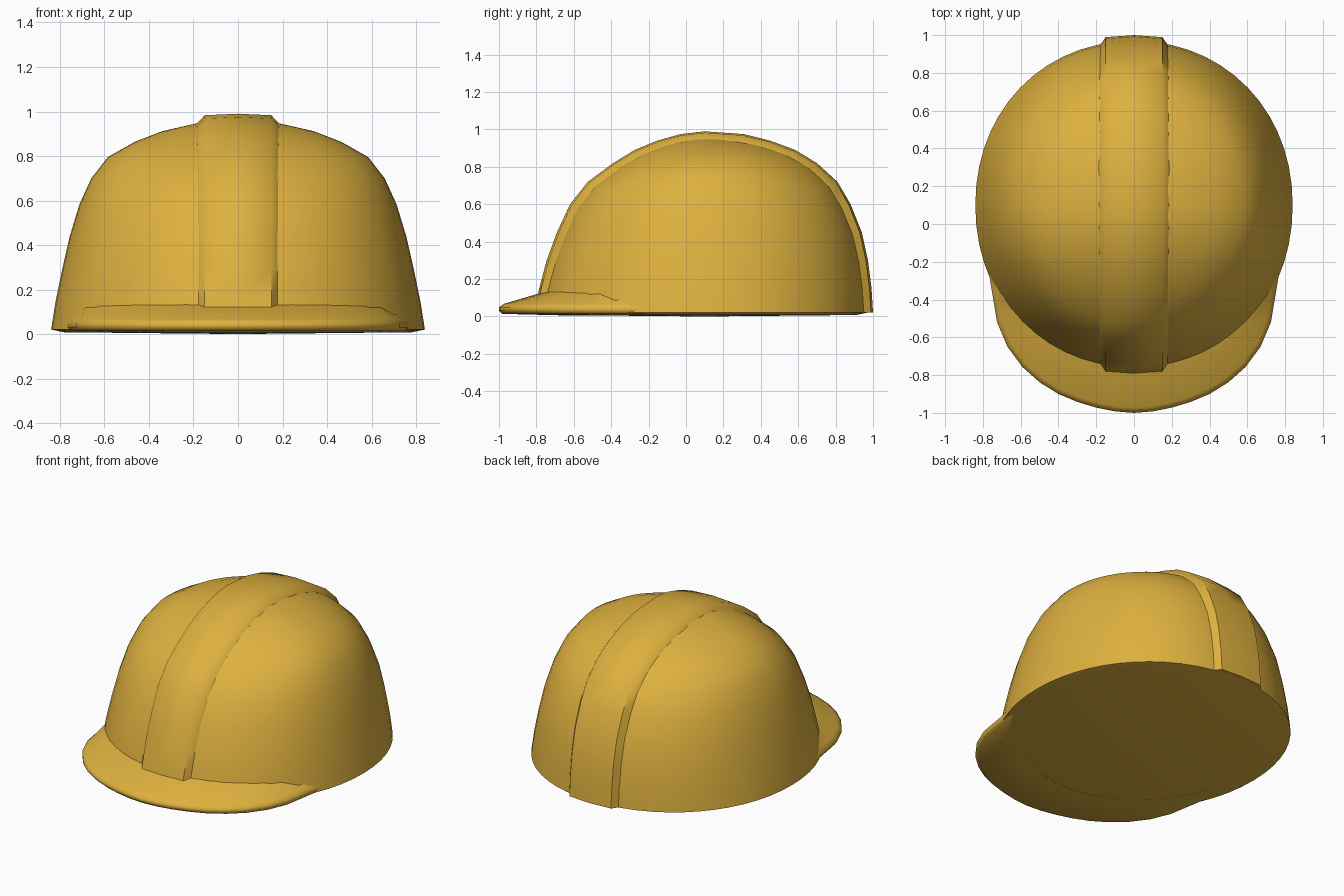
import bpy, bmesh, math

if "Cube" in bpy.data.objects:
    bpy.data.objects.remove(bpy.data.objects["Cube"])

yellow = bpy.data.materials.new("safety_yellow")
yellow.diffuse_color = (0.73, 0.44, 0.05, 1)
yellow.use_nodes = True
yellow.node_tree.nodes["Principled BSDF"].inputs["Base Color"].default_value = yellow.diffuse_color
CY = 0.1  # y centre of the dome

# height, side half-width, front reach, back reach (reach is that of the raised ridge)
RINGS = [(0.02, 0.84, 0.91, 0.90), (0.15, 0.82, 0.885, 0.892), (0.30, 0.79, 0.845, 0.873),
         (0.45, 0.757, 0.79, 0.84), (0.60, 0.713, 0.72, 0.78), (0.72, 0.66, 0.625, 0.71),
         (0.82, 0.585, 0.49, 0.60), (0.89, 0.465, 0.375, 0.485), (0.94, 0.34, 0.255, 0.35),
         (0.975, 0.19, 0.13, 0.21)]


def finish(bm, name, angle):
    bmesh.ops.recalc_face_normals(bm, faces=bm.faces)
    me = bpy.data.meshes.new(name)
    bm.to_mesh(me)
    bm.free()
    ob = bpy.data.objects.new(name, me)
    bpy.context.collection.objects.link(ob)
    me.materials.append(yellow)
    bpy.ops.object.select_all(action='DESELECT')
    ob.select_set(True)
    bpy.context.view_layer.objects.active = ob
    bpy.ops.object.shade_smooth_by_angle(angle=math.radians(angle))
    return ob


def bridge(bm, a, b, closed):
    n = len(a)
    for i in range(n if closed else n - 1):
        j = (i + 1) % n
        bm.faces.new((a[i], a[j], b[j], b[i]))


def oval(t, a, bf, bb):
    """Point on a slightly squared oval with different front and back reach."""
    c, s = math.cos(t), math.sin(t)
    e = 2 / 2.08
    x = a * math.copysign(abs(c) ** e, c)
    y = (bb if s > 0 else bf) * math.copysign(abs(s) ** e, s)
    return x, y + CY


# Dome shell with a slightly bulging closed underside
N = 56
bm = bmesh.new()
loops = []
k = 0.965
levels = [(0.008, 0.84 * .93, 0.91 * k * .93, 0.90 * k * .93)]
levels += [(z * 0.97 if z > 0.1 else z, a, f * k, b * k) for z, a, f, b in RINGS]
for z, a, f, b in levels:
    loops.append([bm.verts.new((*oval(2 * math.pi * i / N, a, f, b), z)) for i in range(N)])
for a, b in zip(loops, loops[1:]):
    bridge(bm, a, b, True)
for loop, z in ((loops[0], 0.0), (loops[-1], 0.955)):
    tip = bm.verts.new((0, CY, z))
    for i in range(N):
        bm.faces.new((loop[i], loop[(i + 1) % N], tip))
finish(bm, "dome_shell", 55)

# Raised centre ridge from front to back
path = [(-f, z) for z, a, f, b in RINGS] + [(0, 0.99)] + [(b, z) for z, a, f, b in reversed(RINGS)]
section = [(-0.19, 0.925, 0.95), (-0.15, 0.988, 0.993), (0, 1, 1), (0.15, 0.988, 0.993), (0.19, 0.925, 0.95)]
bm = bmesh.new()
rows = [[bm.verts.new((x, CY + y * ky, z * kz if z > 0.1 else z)) for x, ky, kz in section] for y, z in path]
for a, b in zip(rows, rows[1:]):
    bridge(bm, a, b, False)
# close the lower ends
bm.faces.new(rows[0])
bm.faces.new(rows[-1])
finish(bm, "centre_ridge", 50)

# Front brim, swept around the front of the dome
half = [(0, -1.0), (0.1, -0.992), (0.2, -0.972), (0.3, -0.942), (0.4, -0.9), (0.5, -0.838), (0.59, -0.758),
        (0.67, -0.65), (0.725, -0.52), (0.75, -0.37), (0.77, -0.25), (0.775, -0.15)]
outline = [(-x, y) for x, y in reversed(half[1:])] + half
bm = bmesh.new()
rows = []
for x, y in outline:
    # matching inner point on the dome wall
    t = math.atan2((y - CY) / 0.86, x / 0.83)
    ix, iy = oval(t, 0.79, 0.83, 0.83)
    bx, by = oval(t, 0.72, 0.76, 0.76)
    drop = 0.985
    rows.append([bm.verts.new(p) for p in (
        (ix, iy, 0.14), (x * .975, CY + (y - CY) * .975, 0.068), (x, y, 0.05),
        (x, y, 0.03), (x * drop, CY + (y - CY) * drop, 0.014), (bx, by, 0.006))])
for a, b in zip(rows, rows[1:]):
    bridge(bm, a, b, True)
bm.faces.new(rows[0])
bm.faces.new(rows[-1])
finish(bm, "front_brim", 60)
